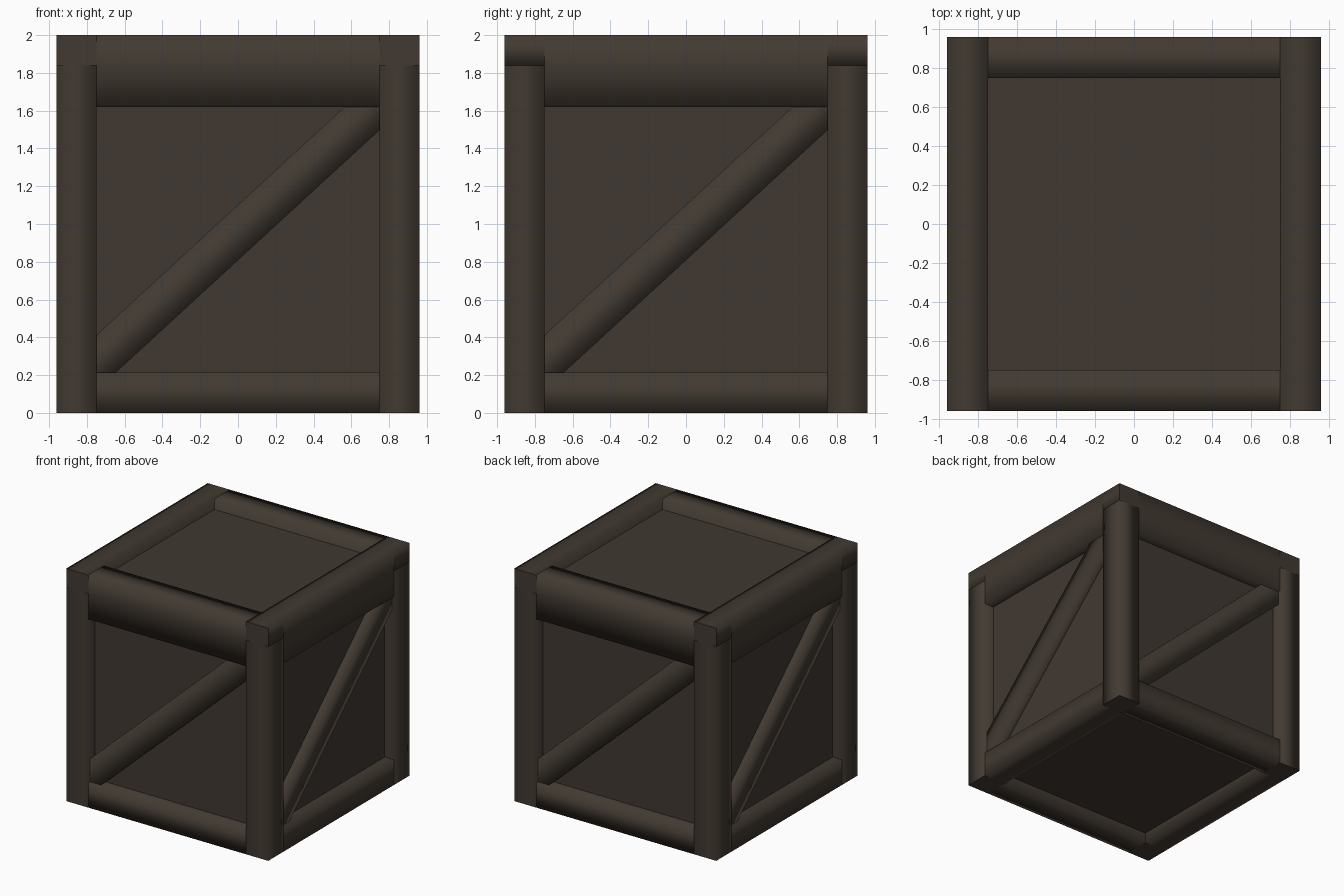
import bpy, bmesh, math
from mathutils import Matrix, Vector

if "Cube" in bpy.data.objects:
    bpy.data.objects.remove(bpy.data.objects["Cube"])

OUT, IN = 0.96, 0.75          # outer and inner edge of the frame timbers
CAP_Z, TOP_Z = 1.84, 2.0


def material(name, rgb):
    m = bpy.data.materials.new(name)
    m.diffuse_color = (*rgb, 1)
    m.use_nodes = True
    m.node_tree.nodes["Principled BSDF"].inputs["Base Color"].default_value = m.diffuse_color
    return m


FRAME = material("dark_timber", (0.0545, 0.0420, 0.0315))
PANEL = material("dark_panel_wood", (0.0520, 0.0395, 0.0310))


def rect(y0, y1, z0, z1):
    return [(y0, z0), (y0, z1), (y1, z1), (y1, z0)]


def beam(name, profile, a, b, matrix=Matrix(), mat=FRAME, smooth=True):
    """Sweep a (y, z) profile along x from a to b; soft long edges, crisp ends."""
    bm = bmesh.new()
    r0 = [bm.verts.new(matrix @ Vector((a, y, z))) for y, z in profile]
    r1 = [bm.verts.new(matrix @ Vector((b, y, z))) for y, z in profile]
    n = len(profile)
    for i in range(n):
        j = (i + 1) % n
        f = bm.faces.new((r0[i], r0[j], r1[j], r1[i]))
        f.smooth = smooth
    for ring in (r0, r1):
        end = bm.faces.new(ring)
        for e in end.edges:
            e.smooth = False
    bmesh.ops.recalc_face_normals(bm, faces=bm.faces)
    me = bpy.data.meshes.new(name)
    bm.to_mesh(me)
    bm.free()
    me.materials.append(mat)
    ob = bpy.data.objects.new(name, me)
    bpy.context.collection.objects.link(ob)
    return ob


# Recessed panels on all six sides (one closed core)
beam("panel_core", rect(-0.87, 0.87, 0.09, 1.91), -0.87, 0.87, mat=PANEL, smooth=False)

upright = Matrix.Rotation(math.radians(-90), 4, 'Y')
diagonal = Matrix.Translation((0, 0, 0.955)) @ Matrix.Rotation(math.radians(-42.6), 4, 'Y')
top_profile = [(-OUT, 1.62), (-OUT, CAP_Z), (-OUT, TOP_Z), (-IN, TOP_Z), (-IN, 1.62)]

for k, side in enumerate(("front", "right", "back", "left")):
    turn = Matrix.Rotation(math.radians(90 * k), 4, 'Z')
    # Corner post
    beam(side + "_post", rect(-OUT, -IN, -OUT, -IN), 0, CAP_Z, turn @ upright)
    # Bottom and top rails between the posts
    beam(side + "_bottom_rail", rect(-OUT, -IN, 0, 0.215), -IN, IN, turn)
    beam(side + "_top_rail", top_profile, -IN, IN, turn)
    # Diagonal brace, slightly behind the frame face
    beam(side + "_brace", rect(-0.94, -0.80, -0.108, 0.108), -1.08, 1.08, turn @ diagonal)
    # Corner caps: ends of the left and right top rails
    if side in ("right", "left"):
        for end, a in (("a", -OUT), ("b", IN)):
            beam(side + "_rail_end_" + end, rect(-OUT, -IN, CAP_Z, TOP_Z),
                 a, a + OUT - IN, turn)
